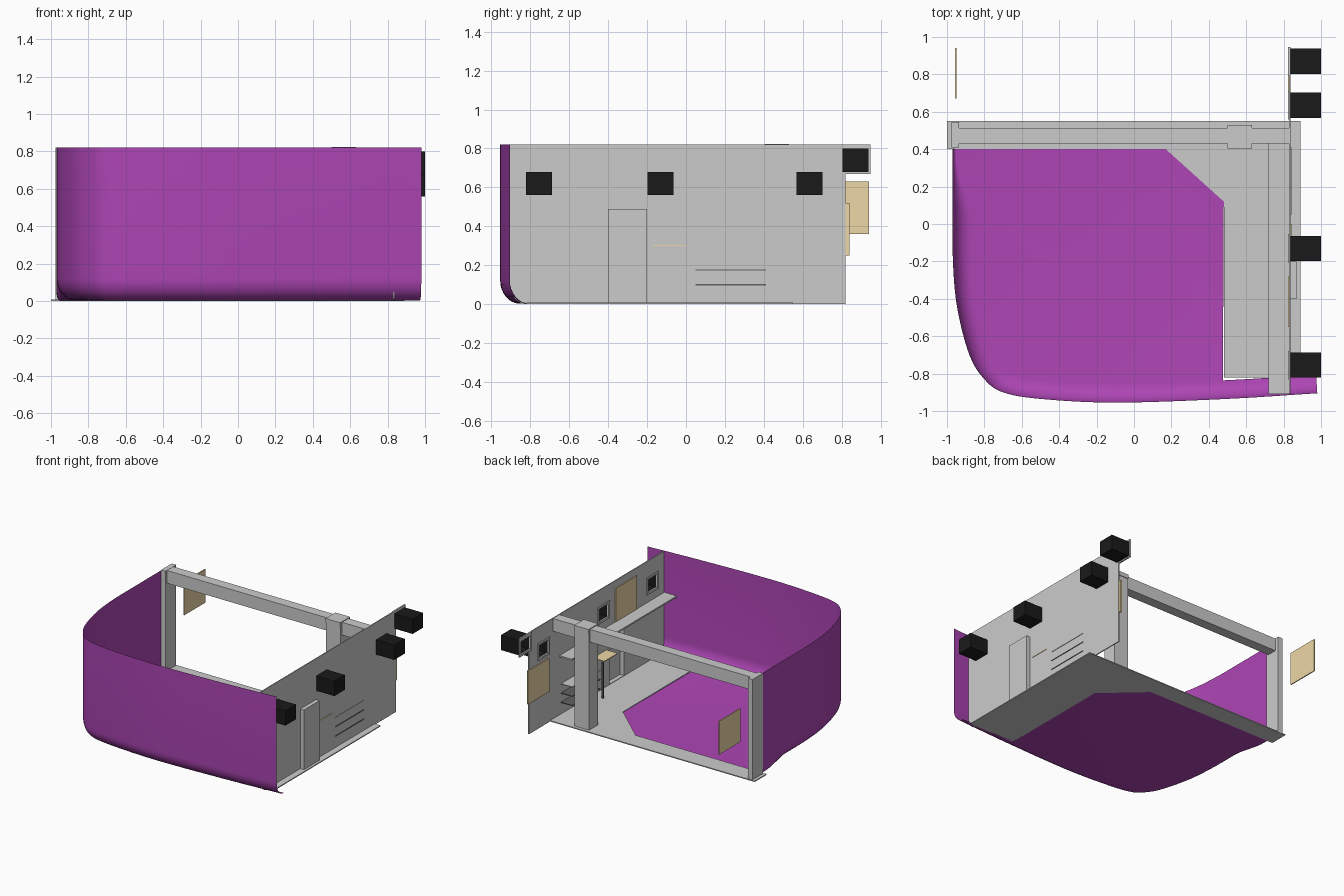
import bpy, bmesh, math
from mathutils import Vector

if "Cube" in bpy.data.objects:
    bpy.data.objects.remove(bpy.data.objects["Cube"])


def material(name, rgb):
    m = bpy.data.materials.new(name)
    m.diffuse_color = (*rgb, 1)
    m.use_nodes = True
    m.node_tree.nodes["Principled BSDF"].inputs["Base Color"].default_value = m.diffuse_color
    return m


PURPLE = material("purple", (0.42, 0.06, 0.46))
BLACK = material("black", (0.01, 0.01, 0.01))
TAN = material("tan", (0.85, 0.68, 0.38))
DARK = material("dark_grey", (0.12, 0.12, 0.12))


def finish(name, bm, mat=None):
    me = bpy.data.meshes.new(name)
    bm.to_mesh(me)
    bm.free()
    ob = bpy.data.objects.new(name, me)
    bpy.context.collection.objects.link(ob)
    if mat:
        me.materials.append(mat)
    return ob


def box(name, x, y, z, mat=None, open_left=False):
    bm = bmesh.new()
    bmesh.ops.create_cube(bm, size=1)
    for v in bm.verts:
        v.co = [lo + (hi - lo) * (c + 0.5) for c, (lo, hi) in zip(v.co, (x, y, z))]
    if open_left:
        bm.normal_update()
        bmesh.ops.delete(bm, geom=[f for f in bm.faces if f.normal.x < -0.9], context='FACES')
    return finish(name, bm, mat)


def slab(name, points, offset, mat=None):
    bm = bmesh.new()
    face = bm.faces.new([bm.verts.new(p) for p in points])
    ext = bmesh.ops.extrude_face_region(bm, geom=[face])
    bmesh.ops.translate(bm, vec=offset, verts=[g for g in ext['geom'] if isinstance(g, bmesh.types.BMVert)])
    bmesh.ops.recalc_face_normals(bm, faces=bm.faces)
    return finish(name, bm, mat)


def cut(ob, x, y, z):
    cutter = box("cutter", x, y, z)
    cutter.hide_render = True
    cutter.hide_set(True)
    cutter.display_type = 'WIRE'
    mod = ob.modifiers.new("opening", 'BOOLEAN')
    mod.operation, mod.object, mod.solver = 'DIFFERENCE', cutter, 'EXACT'
    bpy.context.view_layer.objects.active = ob
    bpy.ops.object.modifier_apply(modifier=mod.name)
    bpy.data.objects.remove(cutter)


# Curved outer shell: plan curve swept with a rounded lower edge
plan = [(-.97, .4), (-.97, .1), (-.968, -.2), (-.945, -.45), (-.88, -.7), (-.8, -.83),
        (-.7, -.9), (-.5, -.935), (-.1, -.955), (.48, -.936), (.98, -.905)]
P = [Vector(p) for p in plan]
P = [2 * P[0] - P[1]] + P + [2 * P[-1] - P[-2]]
curve = []
for i in range(1, len(P) - 2):
    a, b, c, d = P[i - 1:i + 3]
    for k in range(8):
        t = k / 8
        curve.append(.5 * (2 * b + (c - a) * t + (2 * a - 5 * b + 4 * c - d) * t * t
                           + (3 * b - a - 3 * c + d) * t ** 3))
curve.append(P[-2])

bm = bmesh.new()
rows = []
for i, p in enumerate(curve):
    tan = (curve[min(i + 1, len(curve) - 1)] - curve[max(i - 1, 0)]).normalized()
    inward = Vector((-tan.y, tan.x))
    t = min(max((p.y - .05) / .3, 0), 1)
    t = t * t * (3 - 2 * t)
    r, rz = .1 - .08 * t, .12 - .08 * t
    row = [bm.verts.new((p.x, p.y, .82))]
    for k in range(9):
        ang = math.pi / 2 * k / 8
        q = p + inward * r * (1 - math.cos(ang))
        row.append(bm.verts.new((q.x, q.y, .003 + rz * (1 - math.sin(ang)))))
    rows.append(row)
for r0, r1 in zip(rows, rows[1:]):
    for j in range(9):
        bm.faces.new((r0[j], r0[j + 1], r1[j + 1], r1[j]))
# shell floor with a clipped back corner
rim = [row[-1] for row in rows if row[-1].co.x < .49]
bm.faces.new(rim + [bm.verts.new((.48, .12, .003)), bm.verts.new((.17, .4, .003))])
bmesh.ops.recalc_face_normals(bm, faces=bm.faces)
shell = finish("curved_shell", bm, PURPLE)
bpy.context.view_layer.objects.active = shell
shell.select_set(True)
bpy.ops.object.shade_smooth_by_angle(angle=math.radians(35))

# Grey L-shaped floor
slab("floor_border", [(.48, -.82, 0), (.89, -.82, 0), (.89, .55, 0), (-1, .55, 0),
                      (-1, .4, 0), (.17, .4, 0), (.48, .12, 0)], (0, 0, .008))

# Side wall with rounded lower front corner
arc = [(.83, -.82 - .085 * math.sin(math.pi / 2 * k / 8),
        .1 - .1 * math.cos(math.pi / 2 * k / 8)) for k in range(9)]
wall = slab("side_wall", arc + [(.83, -.905, .82), (.83, .82, .82), (.83, .82, 0)], (.008, 0, 0))

# Black window boxes with inner frames
windows = [(-.755, .62), (-.13, .62), (.635, .62), (.87, .74)]
for y, z in windows:
    hole = ((.80, .86), (y - .06, y + .06), (z - .053, z + .053))
    frame = box("window_frame", (.824, .836), (y - .077, y + .077), (z - .07, z + .07 + (z > .7) * .01))
    cut(frame, *hole)
    cut(wall, *hole)
    box("window_box", (.836, 1), (y - .067, y + .067), (z - .06, z + .06), BLACK, True)

# Door recess standing out of the wall
cut(wall, (.8, .86), (-.395, -.205), (.012, .485))
box("door_recess", (.836, .87), (-.4, -.2), (.005, .49), None, True)

# Long counter and small shelves
box("long_counter", (.72, .834), (-.91, .43), (.475, .487))
for z, mat in ((.25, None), (.175, DARK), (.10, DARK)):
    box("small_shelf", (.73, .842), (.05, .41), (z - .003, z + .003), mat)
box("tan_shelf", (.73, .842), (-.17, 0), (.298, .304), TAN)
box("shelf_divider", (.73, .742), (.005, .017), (.008, .3), DARK)

# Posts and beam along the open back
box("left_post", (-.975, -.935), (.41, .545), (0, .82))
box("back_column", (.5, .63), (.41, .525), (0, .815))
box("column_cap", (.5, .63), (.405, .53), (.79, .824))
box("back_beam", (-.97, .838), (.43, .512), (.715, .818))

# Tan picture panels
box("wall_panel", (.823, .829), (-.55, -.28), (.49, .76), TAN)
box("rear_wall_panel", (.823, .835), (.57, .84), (.25, .52), TAN)
box("left_panel", (-.958, -.95), (.67, .94), (.36, .63), TAN)
